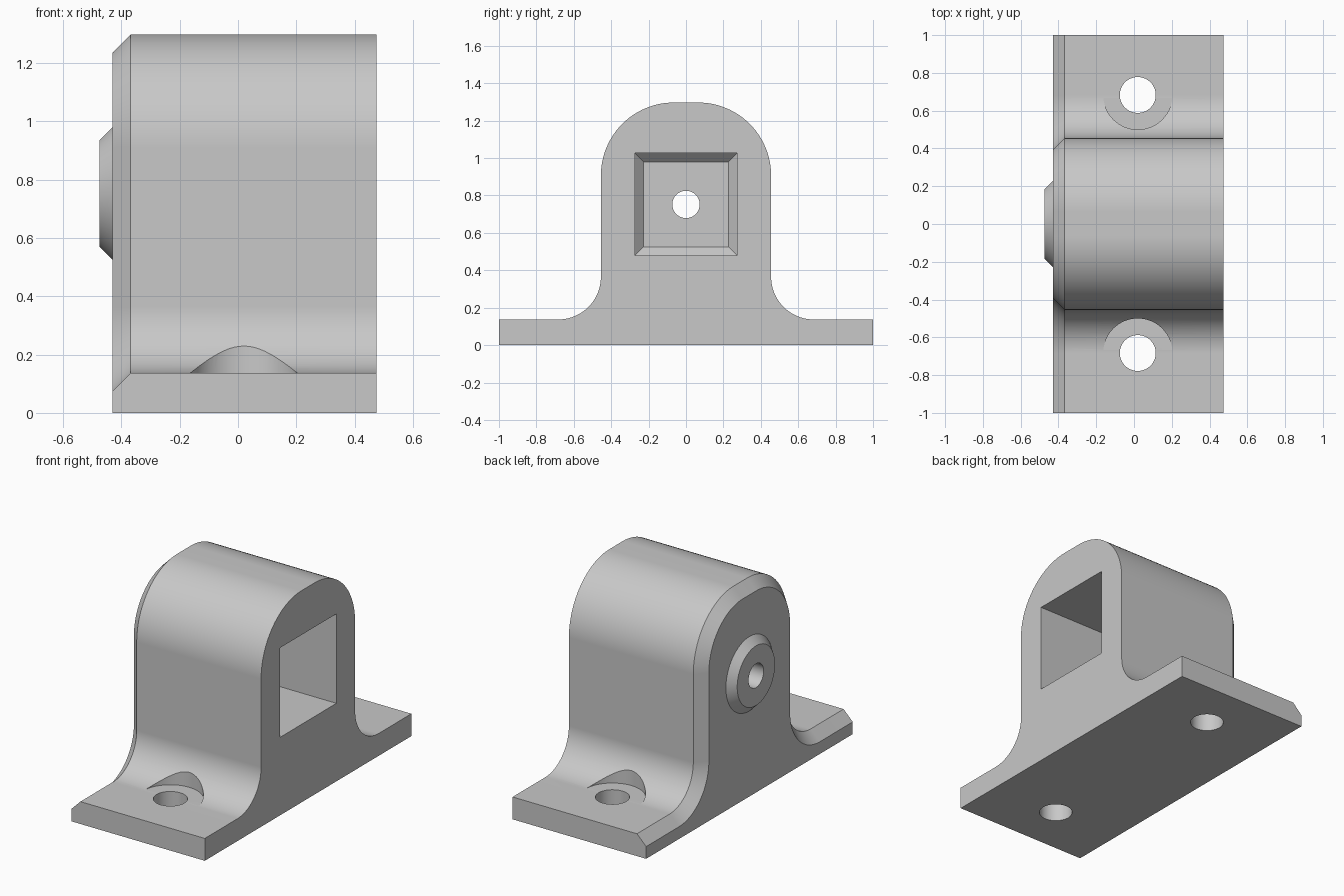
import bpy, bmesh, math
from math import sin, cos, pi

cube = bpy.data.objects.get("Cube")
if cube:
    bpy.data.objects.remove(cube, do_unlink=True)

grey = bpy.data.materials.new("plain grey")
grey.use_nodes = True
colour = (0.58, 0.58, 0.58, 1)
grey.diffuse_color = colour
grey.node_tree.nodes["Principled BSDF"].inputs["Base Color"].default_value = colour

BACK, FRONT = -0.43, 0.475      # closed and open end of the housing along x
BORE_Z = 0.752
HOLE_X, HOLE_Y = 0.02, 0.683
FLANGE = 0.137
CHAMFER = 0.062


def loft(name, rings):
    """Skin a list of equal point rings and cap both ends."""
    bm = bmesh.new()
    loops = [[bm.verts.new(p) for p in ring] for ring in rings]
    n = len(loops[0])
    for a, b in zip(loops, loops[1:]):
        for i in range(n):
            j = (i + 1) % n
            bm.faces.new((a[i], a[j], b[j], b[i]))
    bm.faces.new(loops[0])
    bm.faces.new(loops[-1])
    bmesh.ops.recalc_face_normals(bm, faces=bm.faces)
    mesh = bpy.data.meshes.new(name)
    bm.to_mesh(mesh)
    bm.free()
    mesh.materials.append(grey)
    obj = bpy.data.objects.new(name, mesh)
    bpy.context.collection.objects.link(obj)
    return obj


def arc(y, z, r, start, end, steps=24):
    angles = [start + (end - start) * i / steps for i in range(steps + 1)]
    return [(y + r * cos(a), z + r * sin(a)) for a in angles]


def outline(x, inset):
    """Housing cross-section, with the upper edges moved in by inset."""
    fillet, dome, half = 0.228, 0.39, 0.455
    side = [(1, 0), (1, FLANGE - inset)]
    side += arc(half + fillet, FLANGE + fillet, fillet + inset, -pi / 2, -pi)
    side += arc(half - dome, 1.297 - dome, dome - inset, 0, pi / 2)
    mirrored = [(-y, z) for y, z in reversed(side)]
    return [(x, y, z) for y, z in side + mirrored]


def ring_x(x, r, n=64):
    return [(x, y, z) for y, z in arc(0, BORE_Z, r, 0, 2 * pi, n)[:-1]]


def ring_z(y0, z, r, n=64):
    return [(x, y, z) for x, y in arc(HOLE_X, y0, r, 0, 2 * pi, n)[:-1]]


def square(x, h):
    return [(x, sy * h, BORE_Z + sz * h) for sy, sz in ((-1, -1), (1, -1), (1, 1), (-1, 1))]


def combine(target, tool, operation):
    tool.hide_render = True
    mod = target.modifiers.new(tool.name, 'BOOLEAN')
    mod.operation, mod.object, mod.solver = operation, tool, 'EXACT'
    bpy.context.view_layer.objects.active = target
    bpy.ops.object.modifier_apply(modifier=mod.name)
    bpy.data.objects.remove(tool, do_unlink=True)


# housing with flanges and one chamfered end
housing = loft("housing", [outline(FRONT, 0), outline(BACK + CHAMFER, 0), outline(BACK, CHAMFER)])

# round tapered boss on the closed end
combine(housing, loft("boss", [ring_x(-0.39, 0.228), ring_x(BACK, 0.228), ring_x(-0.475, 0.183)]), 'UNION')

# square pocket with a chamfered floor
combine(housing, loft("pocket", [square(0.6, 0.274), square(-0.294, 0.274), square(-0.34, 0.228)]), 'DIFFERENCE')

# bore through the closed end
combine(housing, loft("bore", [ring_x(-0.6, 0.073), ring_x(0, 0.073)]), 'DIFFERENCE')

# mounting holes and the seats cut into the fillets
for y in (-HOLE_Y, HOLE_Y):
    combine(housing, loft("seat", [ring_z(y, FLANGE + 0.0005, 0.183), ring_z(y, 0.5, 0.183)]), 'DIFFERENCE')
    combine(housing, loft("mounting_hole", [ring_z(y, -0.1, 0.095), ring_z(y, 0.3, 0.095)]), 'DIFFERENCE')

# smooth curved faces, crisp edges
bpy.ops.object.select_all(action='DESELECT')
housing.select_set(True)
bpy.context.view_layer.objects.active = housing
bpy.ops.object.shade_smooth_by_angle(angle=math.radians(30))
weighted = housing.modifiers.new("even shading", 'WEIGHTED_NORMAL')
weighted.keep_sharp = True
